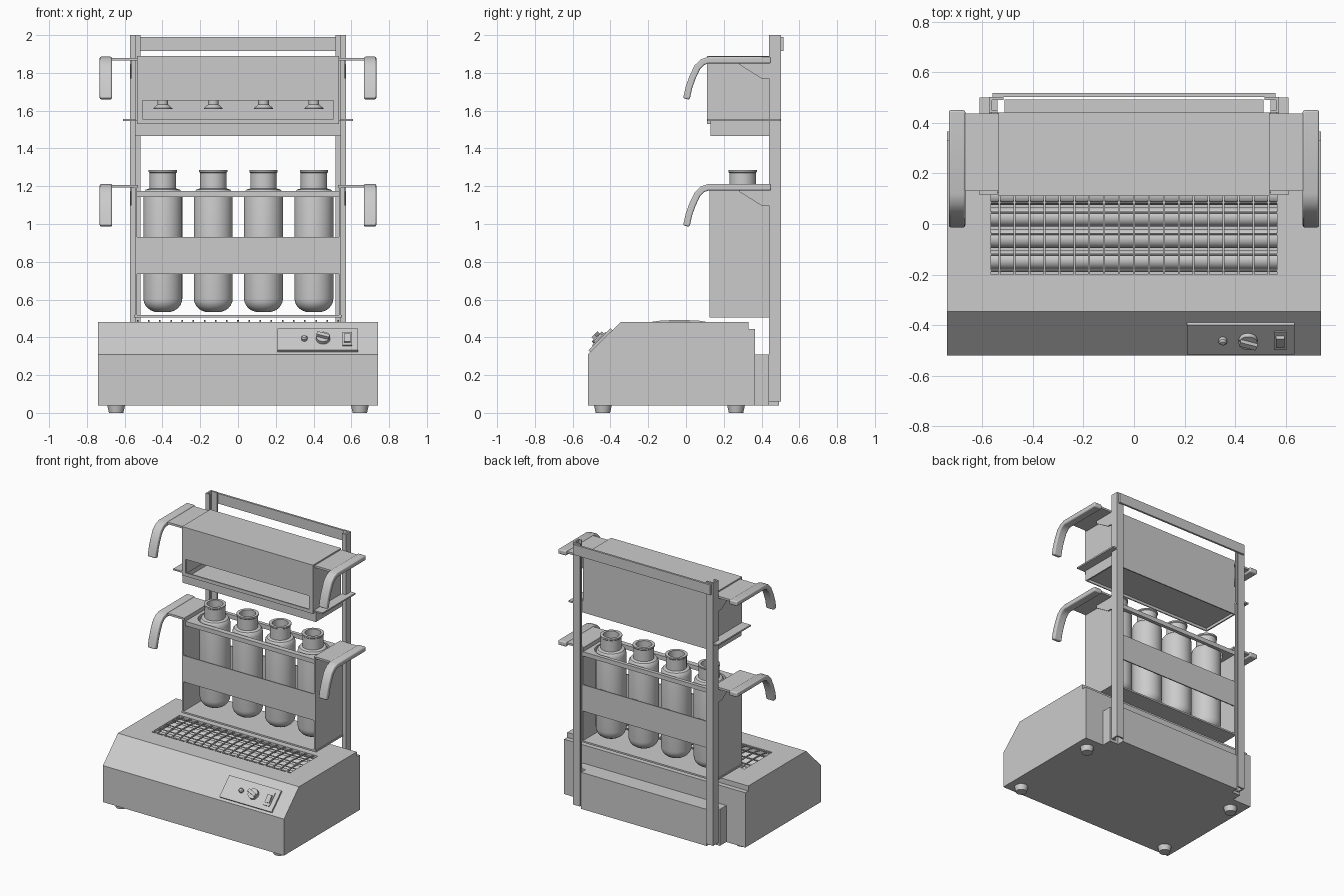
import bpy, bmesh, math
from mathutils import Matrix, Vector

if "Cube" in bpy.data.objects:
    bpy.data.objects.remove(bpy.data.objects["Cube"])

TUBE_X = [-0.398, -0.131, 0.135, 0.402]


def finish(name, bm, mat=None):
    bmesh.ops.remove_doubles(bm, verts=bm.verts, dist=1e-5)
    bmesh.ops.recalc_face_normals(bm, faces=bm.faces)
    if mat:
        bm.transform(mat)
    me = bpy.data.meshes.new(name)
    bm.to_mesh(me)
    bm.free()
    ob = bpy.data.objects.new(name, me)
    bpy.context.collection.objects.link(ob)
    return ob


def box(name, x0, x1, y0, y1, z0, z1, mat=None):
    bm = bmesh.new()
    bmesh.ops.create_cube(bm, size=1)
    for v in bm.verts:
        v.co = Vector(((x0 + x1) / 2 + v.co.x * (x1 - x0),
                       (y0 + y1) / 2 + v.co.y * (y1 - y0),
                       (z0 + z1) / 2 + v.co.z * (z1 - z0)))
    return finish(name, bm, mat)


def extrude_x(name, pts, x0, x1):
    """Extrude a (y, z) outline along x."""
    bm = bmesh.new()
    f = bm.faces.new([bm.verts.new((x0, y, z)) for y, z in pts])
    r = bmesh.ops.extrude_face_region(bm, geom=[f])
    vs = [g for g in r['geom'] if isinstance(g, bmesh.types.BMVert)]
    bmesh.ops.translate(bm, verts=vs, vec=(x1 - x0, 0, 0))
    return finish(name, bm)


def strap(name, path, t, x0, x1):
    """Thick band following a (y, z) path."""
    a, b = [], []
    for i, p in enumerate(path):
        q, r = path[max(i - 1, 0)], path[min(i + 1, len(path) - 1)]
        d = Vector((r[0] - q[0], r[1] - q[1])).normalized() * (t / 2)
        a.append((p[0] - d.y, p[1] + d.x))
        b.append((p[0] + d.y, p[1] - d.x))
    return extrude_x(name, a + b[::-1], x0, x1)


def lathe(name, prof, mat, n=32):
    bm = bmesh.new()
    vs = [bm.verts.new((r, 0, z)) for r, z in prof]
    es = [bm.edges.new(e) for e in zip(vs, vs[1:])]
    bmesh.ops.spin(bm, geom=vs + es, axis=(0, 0, 1), cent=(0, 0, 0),
                   angle=2 * math.pi, steps=n)
    return finish(name, bm, mat)


def rod(name, r, h, mat, n=24):
    return lathe(name, [(0, 0), (r, 0), (r, h), (0, h)], mat, n)


def cut(ob, cutters):
    for c in cutters:
        m = ob.modifiers.new("cut", 'BOOLEAN')
        m.operation, m.solver, m.object = 'DIFFERENCE', 'EXACT', c
        bpy.context.view_layer.objects.active = ob
        bpy.ops.object.modifier_apply(modifier=m.name)
        bpy.data.objects.remove(c)


T = Matrix.Translation
ALONG_X = Matrix.Rotation(math.pi / 2, 4, 'Y')

# Base housing with heater cavity, rear box between the posts, and feet
base = extrude_x("base_housing", [(-.52, .04), (-.52, .31), (-.345, .482), (.33, .482),
                                  (.33, .445), (.365, .445), (.365, .04)], -.74, .74)
cut(base, [box("cavity_cutter", -.565, .565, -.2, .125, .36, .6)])
box("rear_box", -.585, .585, .365, .44, .04, .31)
box("rear_box_middle", -.513, .513, .435, .492, .04, .31)
for x in (-.645, .645):
    for y in (-.44, .265):
        lathe("foot", [(0, 0), (.038, 0), (.047, .04), (0, .04)], T((x, y, 0)))

# Heating rods and protective grille
for i in range(4):
    rod("heating_rod", .038, 1.13, T((-.565, -.142 + .085 * i, .43)) @ ALONG_X)
for y in (-.185, -.12, -.04, .045, .085):
    rod("grille_long_wire", .004, 1.13, T((-.565, y, .478)) @ ALONG_X, 8)
arc = [(-.2, .475), (-.14, .484), (-.035, .489), (.07, .484), (.125, .475)]
for i in range(19):
    x = -.531 + .059 * i
    strap("grille_cross_wire", arc, .008, x - .004, x + .004)

# Control panel on the sloped front
S = T((.422, -.449, .3805)) @ Matrix.Rotation(math.atan2(.172, .175), 4, 'X')
box("control_panel", -.213, .213, -.082, .082, -.005, .013, S)
S = S @ T((.004, 0, .005))
lathe("indicator_lamp", [(0, 0), (.016, 0), (.016, .014), (.01, .021), (0, .023)],
      S @ T((-.075, 0, .008)))
rod("dial_base", .037, .02, S @ T((.025, 0, .008)))
box("dial_grip", -.035, .035, -.011, .011, .02, .046,
    S @ T((.025, 0, 0)) @ Matrix.Rotation(-.35, 4, 'Z'))
box("switch_frame", .127, .177, -.05, .05, .006, .014, S)
box("switch_rocker", .135, .169, -.028, .028, .01, .025,
    S @ Matrix.Rotation(.12, 4, 'X'))

# Rear posts (angle section) and top crossbar
for s in (-1, 1):
    box("post_web", *sorted((s * .515, s * .573)), .49, .502, .06, 2)
    box("post_flange", *sorted((s * .561, s * .573)), .44, .495, .06, 2)
    box("post_lip", *sorted((s * .54, s * .565)), .44, .448, .06, 2)
box("top_crossbar", -.56, .56, .502, .517, 1.915, 1.99)

# Side handles for the hood and the tube rack
grip = [(.45, 1.868), (.12, 1.868), (.088, 1.857), (.06, 1.83), (.034, 1.775),
        (.016, 1.725), (.002, 1.662)]
for part, dz in (("hood", 0), ("rack", -.673)):
    for s in (-1, 1):
        h = strap(part + "_handle", [(y, z + dz) for y, z in grip], .035,
                  *sorted((s * .667, s * .732)))
        m = h.modifiers.new("rounded_edges", 'BEVEL')
        m.width, m.segments, m.angle_limit = .008, 3, math.radians(50)
        box(part + "_handle_plate", *sorted((s * .53, s * .67)), .13, .437,
            1.865 + dz, 1.88 + dz)
        extrude_x(part + "_handle_gusset",
                  [(y, z + dz) for y, z in ((.28, 1.868), (.28, 1.845), (.4, 1.77),
                                            (.44, 1.77), (.44, 1.868))],
                  *sorted((s * .563, s * .572)))

# Suction hood with a window in the front panel
box("hood_top", -.535, .535, .11, .44, 1.88, 1.89)
box("hood_back", -.535, .535, .43, .44, 1.53, 1.89)
box("hood_front_upper", -.535, .535, .11, .12, 1.655, 1.89)
box("hood_front_lower", -.535, .535, .11, .12, 1.53, 1.555)
box("hood_ceiling", -.53, .53, .115, .435, 1.655, 1.665)
for s in (-1, 1):
    box("hood_side", *sorted((s * .525, s * .535)), .11, .44, 1.53, 1.89)
    box("hood_front_edge", *sorted((s * .505, s * .535)), .11, .12, 1.555, 1.655)

# Stoppers hanging inside the hood
for x in TUBE_X:
    lathe("stopper", [(0, 1.608), (.05, 1.608), (.05, 1.613), (.028, 1.632), (.028, 1.66)],
          T((x, .3, 0)))

# Drip tray sliding under the hood
box("tray_floor", -.54, .54, .132, .438, 1.485, 1.493)
box("tray_front", -.54, .54, .13, .138, 1.465, 1.53)
box("tray_back", -.54, .54, .432, .44, 1.465, 1.53)
for s in (-1, 1):
    box("tray_side", *sorted((s * .535, s * .545)), .13, .44, 1.465, 1.55)
    box("tray_rail", *sorted((s * .54, s * .61)), .115, .5, 1.545, 1.556)

# Tube rack
for s in (-1, 1):
    box("rack_side", *sorted((s * .535, s * .545)), .125, .44, .51, 1.205)
box("rack_floor", -.55, .55, .125, .44, .505, .517)
box("rack_front_band", -.545, .545, .128, .136, .735, .93)
box("rack_back_band", -.545, .545, .43, .438, .735, .93)
top = box("rack_top_frame", -.54, .54, .15, .438, 1.142, 1.174)
cut(top, [box("slot_cutter", -.4, .4, .188, .412, 1.1, 1.3)] +
    [rod("slot_end_cutter", .1121, .2, T((x, .3, 1.1)), 48) for x in (-.4, .4)])

# Glass tubes, hollow with rounded bottoms
curve = [(.023 + .08 * math.sin(a), .605 - .072 * math.cos(a))
         for a in (math.pi / 2 * k / 6 for k in range(7))]
for x in TUBE_X:
    lathe("sample_tube", [(0, .533)] + curve +
          [(.103, 1.15), (.099, 1.17), (.09, 1.182), (.07, 1.188), (.07, 1.27),
           (.075, 1.275), (.075, 1.285), (.054, 1.285), (.054, 1.18), (.09, 1.15),
           (.09, .6), (.03, .55), (0, .55)], T((x, .3, 0)), 40)

# Smooth the round parts
for ob in bpy.context.scene.objects:
    ob.select_set(True)
bpy.context.view_layer.objects.active = base
bpy.ops.object.shade_smooth_by_angle(angle=math.radians(35))
